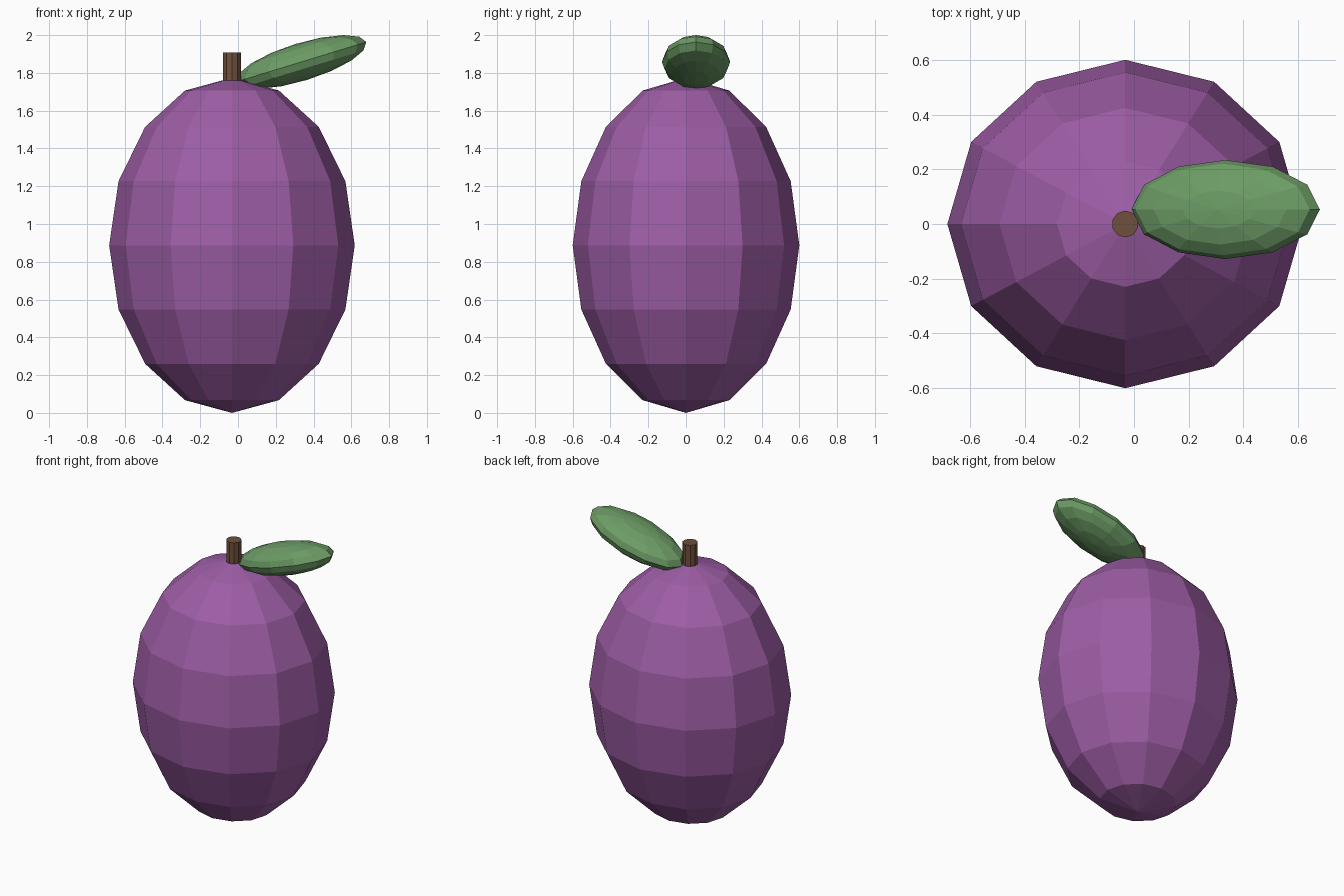
import bpy
from math import radians

if "Cube" in bpy.data.objects:
    bpy.data.objects.remove(bpy.data.objects["Cube"])


def paint(obj, name, rgb):
    mat = bpy.data.materials.new(name)
    mat.diffuse_color = (*rgb, 1)
    mat.use_nodes = True
    mat.node_tree.nodes["Principled BSDF"].inputs["Base Color"].default_value = mat.diffuse_color
    obj.data.materials.append(mat)


def ellipsoid(name, loc, radii, rot=(0, 0, 0)):
    bpy.ops.mesh.primitive_uv_sphere_add(segments=12, ring_count=8, radius=1,
                                         location=loc, rotation=rot)
    obj = bpy.context.object
    obj.name = name
    obj.scale = radii
    return obj


# Plum body
fruit = ellipsoid("fruit_body", (-0.032, 0, 0.887), (0.65, 0.6, 0.887))
paint(fruit, "plum_skin", (0.34, 0.11, 0.38))

# Stem, sunk into the top of the fruit
bpy.ops.mesh.primitive_cylinder_add(vertices=10, radius=0.049, depth=0.28,
                                    location=(-0.032, 0, 1.767))
stem = bpy.context.object
stem.name = "stem"
paint(stem, "stem_bark", (0.16, 0.08, 0.045))

# Leaf, a flattened ellipsoid tilted up towards the right
leaf = ellipsoid("leaf", (0.335, 0.053, 1.858), (0.36, 0.181, 0.1),
                 (0, radians(-17), 0))
paint(leaf, "leaf_green", (0.15, 0.33, 0.13))
